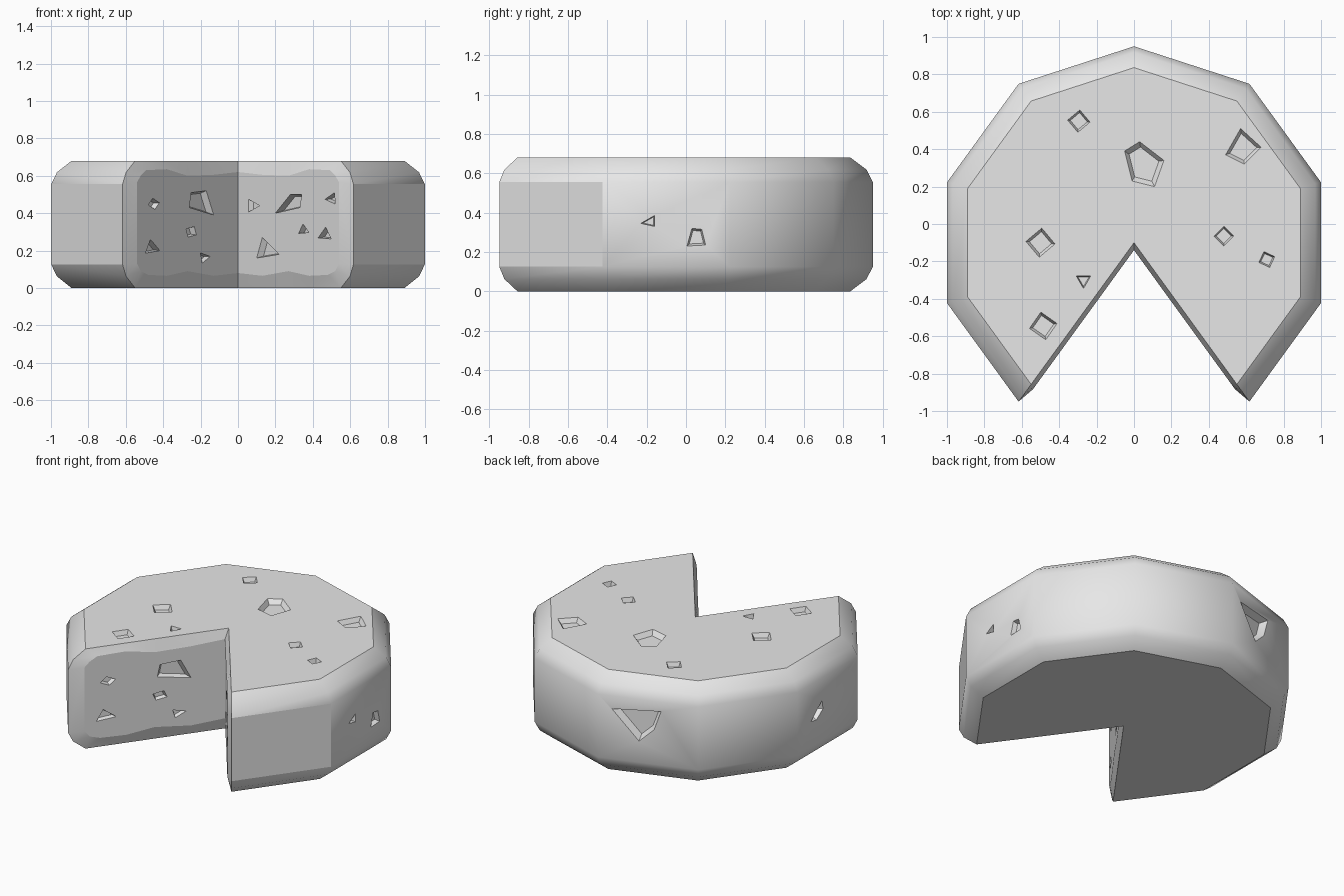
import bpy, bmesh, math
from mathutils import Vector

old = bpy.data.objects.get("Cube")
if old:
    bpy.data.objects.remove(old, do_unlink=True)

HEIGHT = 0.68
CENTRE_Y = -0.10          # centre of the ten-sided wheel
PANEL_Y = -0.14           # apex of the slightly raised cut faces
SLOPE = math.tan(math.radians(54))
RADIUS = 1.05

grey = bpy.data.materials.new("plain_grey")
grey.use_nodes = True
COLOUR = (0.8, 0.8, 0.8, 1)
grey.diffuse_color = COLOUR
grey.node_tree.nodes["Principled BSDF"].inputs["Base Color"].default_value = COLOUR


def make_object(name, bm):
    bmesh.ops.recalc_face_normals(bm, faces=bm.faces)
    mesh = bpy.data.meshes.new(name)
    bm.to_mesh(mesh)
    bm.free()
    mesh.materials.append(grey)
    obj = bpy.data.objects.new(name, mesh)
    bpy.context.collection.objects.link(obj)
    return obj


def wheel_corner(step, radius=RADIUS):
    """Corner of the wheel, counted from the notch tip round to the back."""
    a = math.radians(-54 + 36 * step)
    return Vector((radius * math.cos(a), CENTRE_Y + radius * math.sin(a), 0))


# Half of the wheel: rounded rim, flat top and bottom, one cut face
bm = bmesh.new()
low_rim = [(0.936, 0), (1.018, 0.062), (RADIUS, 0.125)]
rim = low_rim + [(r, HEIGHT - z) for r, z in reversed(low_rim)]
rings = []
for step in range(5):
    rings.append([bm.verts.new(wheel_corner(step, r) + Vector((0, 0, z))) for r, z in rim])
for a, b in zip(rings, rings[1:]):
    for i in range(len(rim) - 1):
        bm.faces.new((a[i], b[i], b[i + 1], a[i + 1]))


def cut_vert(x, z, apex):
    return bm.verts.new((x, apex - SLOPE * x, z))


edge_x = [0, 0.13, 0.27, 0.38]
bottom = [cut_vert(x, 0, CENTRE_Y) for x in edge_x]
top = [cut_vert(x, HEIGHT, CENTRE_Y) for x in reversed(edge_x)]
outline = bottom + rings[0] + top

# Raised panel with a wavy border
wavy = [(0, 0.08), (0.13, 0.065), (0.27, 0.09), (0.38, 0.065), (0.48, 0.07),
        (0.52, 0.09), (0.54, 0.13), (0.54, 0.565), (0.52, 0.60), (0.49, 0.63),
        (0.38, 0.635), (0.27, 0.60), (0.13, 0.605), (0, 0.62)]
panel = [cut_vert(x, z, PANEL_Y) for x, z in wavy]
for i in range(len(panel) - 1):
    bm.faces.new((outline[i], outline[i + 1], panel[i + 1], panel[i]))
bm.faces.new(panel)
bm.faces.new(bottom + [r[0] for r in rings])
bm.faces.new(list(reversed(top)) + [r[-1] for r in rings])

# Mirror to a closed wheel
bmesh.ops.mirror(bm, geom=bm.verts[:] + bm.edges[:] + bm.faces[:],
                 axis='X', merge_dist=0.0005)
bmesh.ops.remove_doubles(bm, verts=bm.verts, dist=0.0005)
wheel = make_object("wheel_with_notch", bm)


# Surfaces that carry pits: each maps flat coordinates to a point and normal
def on_top(a, b):
    return Vector((a, b, HEIGHT)), Vector((0, 0, 1))


def on_cut(a, b):
    n = Vector((-math.copysign(SLOPE, a), -1, 0)).normalized()
    return Vector((a, PANEL_Y - SLOPE * abs(a), b)), n


def on_left(a, b):
    return Vector((wheel_corner(2).x, a, b)), Vector((1, 0, 0))


def on_right(a, b):
    return Vector((-wheel_corner(2).x, a, b)), Vector((-1, 0, 0))


def on_back(a, b):
    start, end = wheel_corner(4), wheel_corner(3)
    end.x = -end.x
    p = start.lerp(end, a)
    d = end - start
    return Vector((p.x, p.y, b)), Vector((d.y, -d.x, 0)).normalized()


def ngon(x, y, size, sides, turn):
    angles = [math.radians(turn + 360 * k / sides) for k in range(sides)]
    return [(x + size * math.cos(a), y + size * math.sin(a)) for a in angles]


cutters = bmesh.new()


def pit(surface, points, depth=0.03):
    """Add a tapered plug that carves a pit with this rim."""
    placed = [surface(*p) for p in points]
    rim_points, normal = [p for p, n in placed], placed[0][1]
    if normal.dot(placed[-1][1]) < 0.9:
        return
    mid = sum(rim_points, Vector()) / len(rim_points)

    def ring(scale, lift):
        return [cutters.verts.new(mid + (p - mid) * scale + normal * lift) for p in rim_points]

    inner, outer = ring(0.76, -depth), ring(1.16, depth * 2 / 3)
    cutters.faces.new(inner)
    cutters.faces.new(outer)
    for i in range(len(inner)):
        j = (i + 1) % len(inner)
        cutters.faces.new((inner[i], inner[j], outer[j], outer[i]))


# Small pits: centre, size, sides, turn
for spot in [(-0.295, 0.55, 0.06, 4, 85), (-0.50, -0.10, 0.078, 4, 85),
             (-0.27, -0.30, 0.045, 3, 30), (-0.485, -0.545, 0.075, 4, 100),
             (0.48, -0.065, 0.053, 4, 90), (0.71, -0.19, 0.045, 4, 110)]:
    pit(on_top, ngon(*spot))
for spot in [(-0.45, 0.45, 0.03, 4, 100), (-0.25, 0.30, 0.032, 4, 60),
             (-0.46, 0.215, 0.045, 3, 100), (-0.18, 0.163, 0.032, 3, 130),
             (0.075, 0.44, 0.04, 3, 0), (0.50, 0.477, 0.035, 3, 65),
             (0.35, 0.31, 0.032, 3, 95), (0.465, 0.285, 0.04, 3, 85)]:
    pit(on_cut, ngon(*spot))

# Large and irregular pits
pit(on_top, [(-0.05, 0.39), (0.03, 0.44), (0.16, 0.34), (0.11, 0.20), (-0.01, 0.23)])
pit(on_top, [(0.57, 0.51), (0.68, 0.41), (0.59, 0.32), (0.49, 0.37)])
pit(on_cut, [(-0.25, 0.51), (-0.17, 0.52), (-0.13, 0.39), (-0.26, 0.43)])
pit(on_cut, [(0.28, 0.50), (0.34, 0.50), (0.33, 0.43), (0.20, 0.40)])
pit(on_cut, [(0.13, 0.27), (0.22, 0.18), (0.10, 0.16)])
pit(on_left, [(-0.16, 0.385), (-0.16, 0.33), (-0.23, 0.345)])
pit(on_left, [(0.03, 0.32), (0.08, 0.315), (0.10, 0.235), (0.005, 0.23)])
pit(on_right, [(-0.04, 0.40), (-0.05, 0.34), (0.02, 0.29), (0.08, 0.30)])
pit(on_back, [(0.14, 0.467), (0.63, 0.49), (0.56, 0.36), (0.41, 0.27)], 0.045)

plugs = make_object("pit_cutters", cutters)
plugs.hide_render = True

# Carve the pits
carve = wheel.modifiers.new("pits", 'BOOLEAN')
carve.operation = 'DIFFERENCE'
carve.solver = 'EXACT'
carve.object = plugs
bpy.context.view_layer.update()
result = bpy.data.meshes.new_from_object(
    wheel.evaluated_get(bpy.context.evaluated_depsgraph_get()))
wheel.modifiers.clear()
wheel.data = result
bpy.data.objects.remove(plugs, do_unlink=True)

# Smooth rim, crisp borders round the flat top, bottom and cut faces
flats = [Vector((0, 0, 1)), Vector((0, 0, -1)), on_cut(1, 0)[1], on_cut(-1, 0)[1]]
bm = bmesh.new()
bm.from_mesh(result)
bm.normal_update()
for face in bm.faces:
    face.smooth = True
    face.material_index = 0
for edge in bm.edges:
    if len(edge.link_faces) == 2:
        touches_flat = any(f.normal.dot(n) > 0.999 for f in edge.link_faces for n in flats)
        angle = edge.calc_face_angle(0)
        edge.smooth = not (angle > math.radians(38) or (touches_flat and angle > 0.05))
bm.to_mesh(result)
bm.free()
